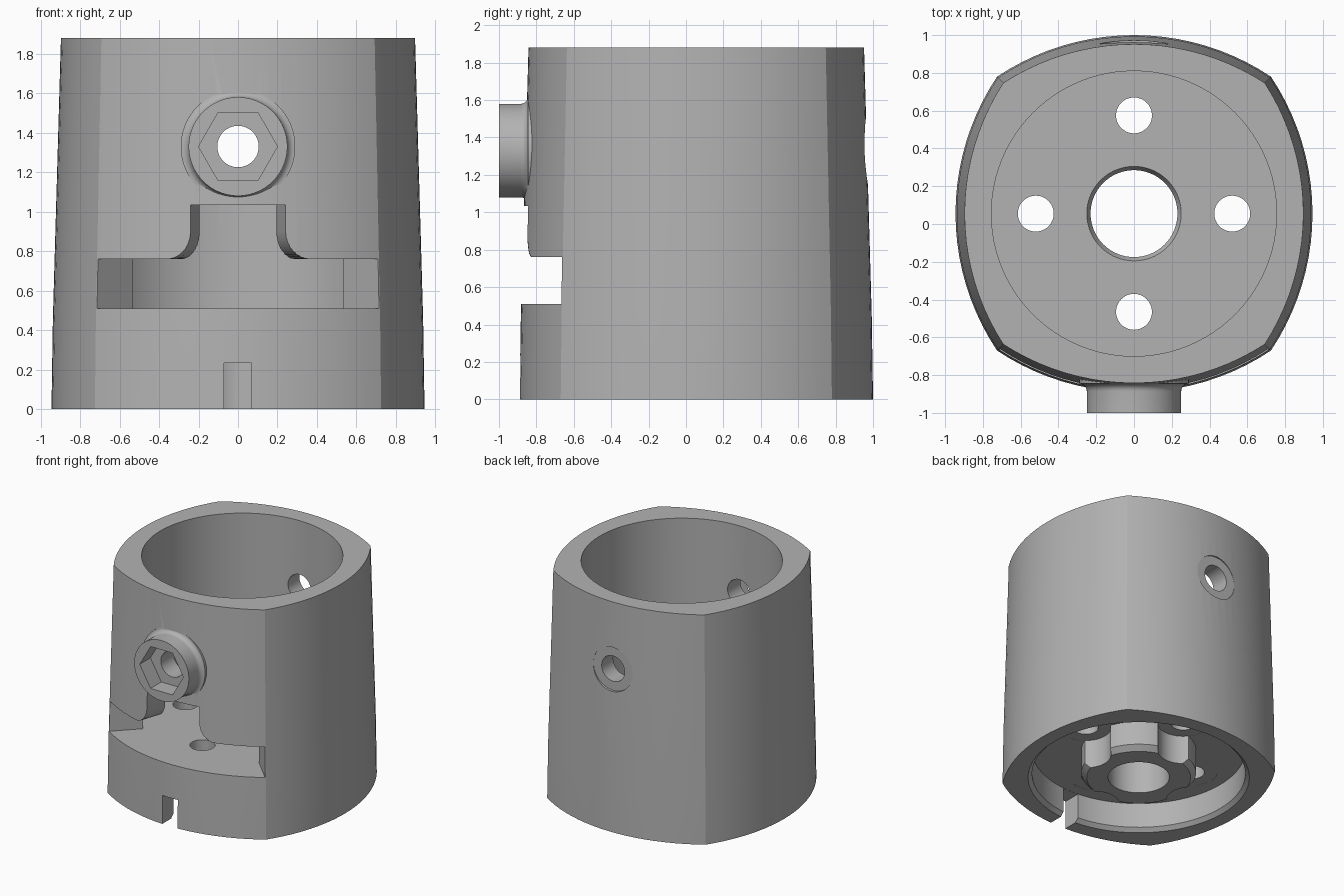
import bpy, bmesh, math
from mathutils import Matrix, Vector

if "Cube" in bpy.data.objects:
    bpy.data.objects.remove(bpy.data.objects["Cube"], do_unlink=True)

CY = 0.055           # y of the main axis
HOLE_Z = 1.33        # height of the cross hole
SEG = 96

grey = bpy.data.materials.new("plain_grey")
grey.use_nodes = True
grey.diffuse_color = (0.45, 0.45, 0.45, 1)
grey.node_tree.nodes["Principled BSDF"].inputs["Base Color"].default_value = (0.45, 0.45, 0.45, 1)


def loft(name, rings, closed=False):
    """Solid skinned through matching rings; closed joins the last ring to the first."""
    bm = bmesh.new()
    loops = [[bm.verts.new(p) for p in ring] for ring in rings]
    n = len(loops[0])
    pairs = list(zip(loops, loops[1:]))
    if closed:
        pairs.append((loops[-1], loops[0]))
    else:
        bm.faces.new(loops[0][::-1])
        bm.faces.new(loops[-1])
    for a, b in pairs:
        for i in range(n):
            j = (i + 1) % n
            bm.faces.new((a[i], a[j], b[j], b[i]))
    bmesh.ops.recalc_face_normals(bm, faces=bm.faces)
    me = bpy.data.meshes.new(name)
    bm.to_mesh(me)
    bm.free()
    ob = bpy.data.objects.new(name, me)
    me.materials.append(grey)
    bpy.context.collection.objects.link(ob)
    return ob


def circle(r, h, cx=0, cy=CY, n=SEG):
    return [(cx + r * math.cos(math.tau * i / n), cy + r * math.sin(math.tau * i / n), h)
            for i in range(n)]


def turned(name, profile, closed=False, cx=0, cy=CY, n=SEG):
    """Lathe a profile of (radius, height) about a vertical axis."""
    return loft(name, [circle(r, h, cx, cy, n) for r, h in profile], closed)


def turned_y(name, profile, n=SEG):
    """Lathe a profile of (radius, y) about the cross-hole axis."""
    ob = turned(name, [(r, -y) for r, y in profile], cy=0, n=n)
    ob.data.transform(Matrix.Translation((0, 0, HOLE_Z)) @ Matrix.Rotation(math.pi / 2, 4, 'X'))
    return ob


def block(name, outline, z0, z1):
    return loft(name, [[(x, y, z) for x, y in outline] for z in (z0, z1)])


def combine(target, tool, operation='DIFFERENCE'):
    tool.hide_render = True
    mod = target.modifiers.new(tool.name, 'BOOLEAN')
    mod.operation, mod.solver, mod.object = operation, 'EXACT', tool
    bpy.context.view_layer.objects.active = target
    bpy.ops.object.modifier_apply(modifier=mod.name)
    bpy.data.objects.remove(tool, do_unlink=True)


def bulged_square(mid, corner, z, steps=20):
    """Square outline whose four sides bow outwards as arcs."""
    sag = mid - corner
    radius = (corner ** 2 + sag ** 2) / (2 * sag)
    half = math.asin(corner / radius)
    pts = []
    for side in range(4):
        turn = Matrix.Rotation(side * math.pi / 2, 3, 'Z')
        for i in range(steps):
            a = half * (2 * i / steps - 1)
            p = turn @ Vector((mid - radius + radius * math.cos(a), radius * math.sin(a), 0))
            pts.append((p.x, p.y + CY, z))
    return pts


# Tapered outer body
body = loft("housing_body", [bulged_square(0.945, 0.725, 0),
                             bulged_square(0.938, 0.72, 0.45),
                             bulged_square(0.897, 0.692, 1.88)])

# Round front boss with a flared root
flare = [(0.25 + 0.04 * (1 - math.cos(t)), -0.885 + 0.04 * math.sin(t))
         for t in [math.pi / 2 * i / 8 for i in range(9)]]
combine(body, turned_y("boss", [(0.25, -1.0)] + flare + [(0.29, -0.78)]), 'UNION')

# Main bore, floor and chamfered centre hole
combine(body, turned("bore", [(0.23, -0.1), (0.23, 0.47), (0.25, 0.51), (0.755, 0.51), (0.755, 2.0)]))

# Ring-shaped recess underneath, leaving a hub
combine(body, turned("recess", [(0.39, -0.05), (0.39, 0), (0.43, 0.04), (0.43, 0.235), (0.8, 0.235),
                                (0.8, 0.03), (0.83, 0), (0.83, -0.05)], closed=True))

# Four screw holes with clearance scallops in the hub
for k in range(4):
    cx = 0.52 * math.cos(k * math.pi / 2)
    cy = CY + 0.52 * math.sin(k * math.pi / 2)
    combine(body, turned("scallop", [(0.19, -0.1), (0.19, 0.236)], cx=cx, cy=cy, n=48))
    combine(body, turned("screw_hole", [(0.095, 0.1), (0.095, 0.7)], cx=cx, cy=cy, n=48))

# Front window: a quarter sector through the wall
reach = 1.3
spread = reach * math.tan(math.radians(44.7))
combine(body, block("window", [(0, CY), (-spread, CY - reach), (spread, CY - reach)], 0.51, 0.76))

# Upward notch with rounded feet, its sides running towards the axis
side = [(0.24, 1.035)]
for i in range(9):
    t = math.pi / 2 * i / 8
    side.append((0.37 - 0.13 * math.cos(t), 0.90 - 0.14 * math.sin(t)))
side.append((0.37, 0.65))
shape = side + [(-x, z) for x, z in reversed(side)]
combine(body, loft("notch", [[(x * d / 0.9, CY - d, z) for x, z in shape] for d in (0.5, 1.2)]))

# Small key slot at the bottom of the front wall
combine(body, block("key_slot", [(-0.072, -1.1), (0.068, -1.1), (0.068, -0.7), (-0.072, -0.7)], -0.1, 0.234))

# Hexagon socket, cross hole and rear flat seat
combine(body, turned_y("hex_socket", [(0.2, -1.1), (0.2, -0.86)], n=6))
combine(body, turned_y("front_hole", [(0.105, -1.1), (0.105, -0.4)], n=48))
combine(body, turned_y("rear_hole", [(0.105, 0.5), (0.105, 1.1)], n=48))
combine(body, turned_y("rear_seat", [(0.18, 0.953), (0.18, 1.2)], n=48))

bpy.ops.object.select_all(action='DESELECT')
body.select_set(True)
bpy.context.view_layer.objects.active = body
bpy.ops.object.shade_smooth_by_angle(angle=math.radians(15))
